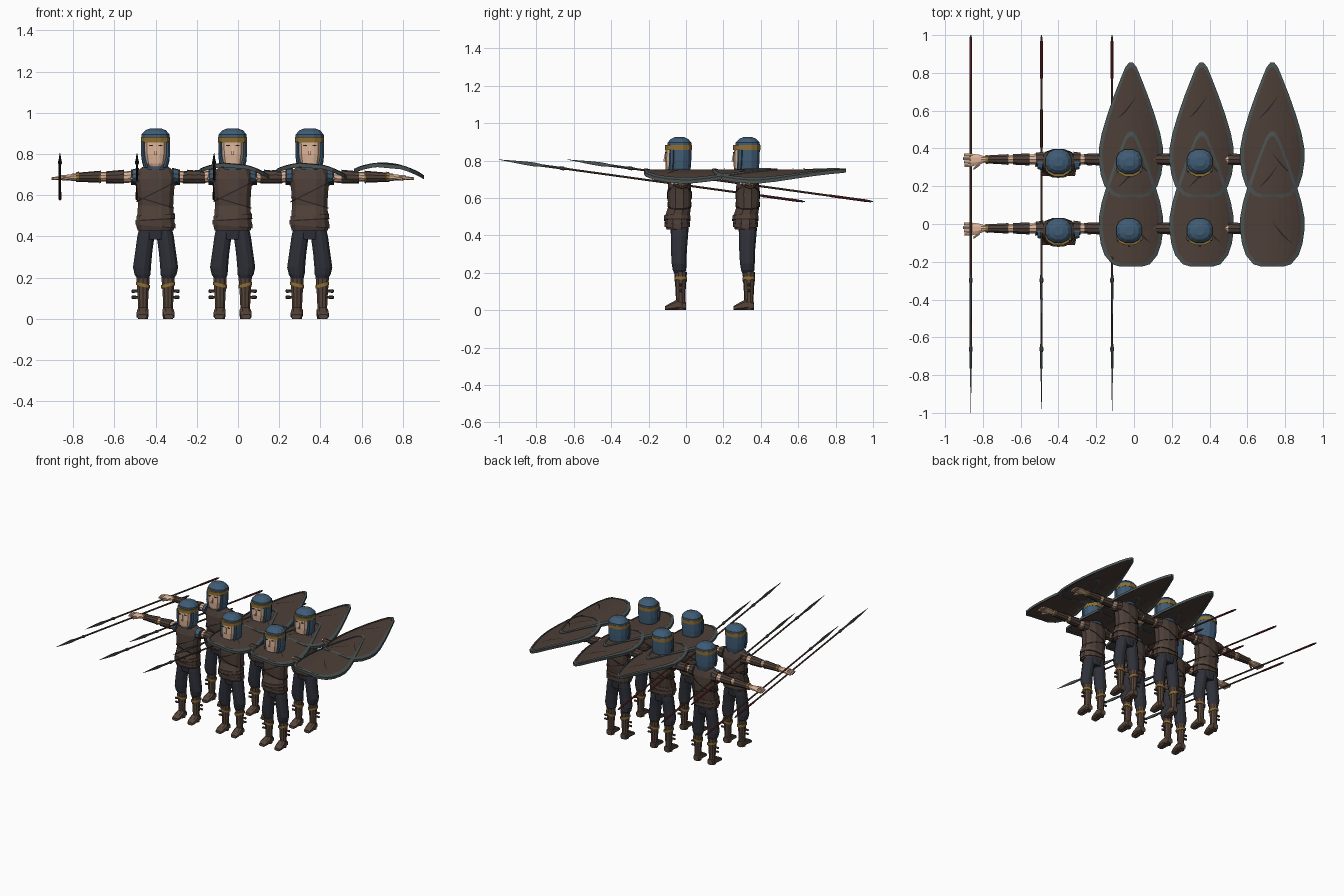
import bpy, bmesh, math

cube = bpy.data.objects.get("Cube")
if cube:
    bpy.data.objects.remove(cube)


def material(name, hexa):
    """Flat material from an sRGB hex colour."""
    rgb = [int(hexa[i:i + 2], 16) / 255 for i in (0, 2, 4)]
    color = [((c + .055) / 1.055) ** 2.4 for c in rgb] + [1]
    mat = bpy.data.materials.new(name)
    mat.use_nodes = True
    mat.diffuse_color = color
    mat.node_tree.nodes["Principled BSDF"].inputs["Base Color"].default_value = color
    return mat


leather = material("brown leather", "4e3f38")
boot_hide = material("boot hide", "57453a")
dark = material("dark strap", "2b2523")
cloth = material("blue cloth", "405c75")
trousers = material("navy trousers", "2f3139")
gold = material("old gold", "8f6f33")
skin = material("skin", "dab297")
metal = material("grey metal", "4b5453")
wood = material("spear wood", "553c31")
red = material("red wrap", "6a2528")

parts = []


def finish(name, bm, mat):
    bmesh.ops.recalc_face_normals(bm, faces=bm.faces)
    mesh = bpy.data.meshes.new(name)
    bm.to_mesh(mesh)
    bm.free()
    mesh.materials.append(mat)
    obj = bpy.data.objects.new(name, mesh)
    bpy.context.collection.objects.link(obj)
    parts.append(obj)


def loft(name, mat, axis, rings, sides=12, power=2, tilt=0):
    """Skin rings of (position, centre a, centre b, radius a, radius b) along an axis."""
    bm = bmesh.new()
    loops = []
    for pos, ca, cb, ra, rb in rings:
        loop = []
        for i in range(sides):
            angle = (i + .5) * math.tau / sides
            c, s = math.cos(angle), math.sin(angle)
            a = ca + ra * math.copysign(abs(c) ** (2 / power), c)
            b = cb + rb * math.copysign(abs(s) ** (2 / power), s)
            p = pos + tilt * (a - ca)
            co = {"x": (p, a, b), "y": (a, p, b), "z": (a, b, p)}[axis]
            loop.append(bm.verts.new(co))
        loops.append(loop)
    for low, high in zip(loops, loops[1:]):
        for i in range(sides):
            j = (i + 1) % sides
            bm.faces.new((low[i], low[j], high[j], high[i]))
    bm.faces.new(loops[0])
    bm.faces.new(loops[-1])
    finish(name, bm, mat)


def band(name, mat, z, half, rx, ry, cx=0, cy=0, tilt=0):
    rings = [(z + h, cx, cy, rx, ry) for h in (-half, half)]
    loft(name, mat, "z", rings, power=2.4, tilt=tilt)


# Head, hood and face
loft("hood", cloth, "z", [(z, 0, 0, rx, ry) for z, rx, ry in (
    (.725, .056, .054), (.76, .068, .062), (.8, .072, .065), (.87, .071, .067),
    (.895, .07, .066), (.915, .052, .048), (.925, .025, .025))], power=2.3)
band("head_band", gold, .869, .013, .0725, .0745, cy=-.005)
loft("face", skin, "z", [(z, 0, -.037, rx, ry) for z, rx, ry in (
    (.738, .028, .032), (.755, .043, .038), (.8, .051, .04), (.86, .052, .037))], power=3)
loft("nose", skin, "z", [(.795, 0, -.078, .009, .012), (.84, 0, -.074, .005, .005)], sides=4)

# Torso, belts and hips
torso = [(.43, -.012, .09, .058), (.455, -.012, .097, .066), (.5, -.012, .092, .068),
         (.55, 0, .088, .063), (.62, 0, .092, .066), (.68, 0, .1, .062),
         (.72, 0, .088, .05), (.745, 0, .055, .04)]
loft("vest", leather, "z", [(z, 0, cy, rx, ry) for z, cy, rx, ry in torso], power=2.4)
band("belt", boot_hide, .495, .01, .096, .072, cy=-.012, tilt=.06)
band("belt_edge", dark, .482, .003, .098, .073, cy=-.012, tilt=.06)
band("hip_belt", leather, .46, .011, .1, .07, cy=-.012, tilt=-.1)
band("chest_strap", dark, .615, .003, .096, .068, tilt=.5)
band("cross_strap", dark, .565, .003, .093, .067, tilt=-.3)
loft("hips", trousers, "z", [(.385, 0, 0, .075, .045), (.44, 0, 0, .085, .052)])

for side, tag in ((1, "left"), (-1, "right")):
    # Hood edges and eyes
    loft(tag + "_hood_edge", cloth, "z", [(.735, side * .046, -.046, .011, .013),
         (.79, side * .062, -.042, .009, .014), (.86, side * .062, -.04, .009, .014)], sides=6)
    loft(tag + "_eye", dark, "z", [(z, side * .023, -.071, .011, .007)
                                   for z in (.839, .845)], sides=6)

    # Trouser leg, boot and foot
    loft(tag + "_trouser_leg", trousers, "z", [(z, side * x, y, rx, ry) for z, x, y, rx, ry in (
        (.195, .061, 0, .028, .029), (.215, .063, 0, .04, .037), (.25, .066, -.002, .045, .041),
        (.32, .058, -.003, .043, .044), (.4, .047, 0, .043, .048), (.435, .042, 0, .04, .046))])
    loft(tag + "_boot", boot_hide, "z", [(z, side * .061, .006, r, r) for z, r in (
        (.0, .026), (.06, .025), (.12, .028), (.17, .032), (.205, .034))], sides=10)
    loft(tag + "_foot", boot_hide, "y", [(y, side * x, h, w, h) for y, x, w, h in (
        (.034, .06, .022, .022), (-.01, .061, .029, .03),
        (-.05, .064, .03, .019), (-.076, .065, .024, .011))], sides=8, power=3)
    band(tag + "_boot_cuff", gold, .164, .008, .0345, .0345, side * .061, .006, tilt=side * .25)
    for z in (.105, .135):
        loft(tag + "_boot_toggle", leather, "x", [(side * .08, .006, z, .006, .006),
             (side * .112, .006, z, .009, .009), (side * .117, .006, z, .005, .005)], sides=6)

    # Cloth peeping out in front of the shoulder
    loft(tag + "_shoulder_cloth", cloth, "x", [(side * .085, -.008, .694, .04, .036),
                                               (side * .112, -.006, .692, .034, .032)], sides=10)

    # Arm sections from the shoulder outwards
    for name, mat, start, end, r0, r1 in (
            ("sleeve", leather, .08, .118, .043, .037),
            ("upper_arm", skin, .11, .165, .029, .027),
            ("elbow_guard", leather, .153, .24, .034, .029),
            ("forearm", skin, .23, .41, .024, .017),
            ("bracer", leather, .268, .384, .029, .022),
            ("bracer_upper_ring", gold, .265, .272, .03, .03),
            ("bracer_lower_ring", gold, .372, .387, .025, .024)):
        loft(tag + "_" + name, mat, "x", [(side * start, .012, .69, r0, r0),
                                          (side * end, .012, .687, r1, r1)], sides=10)

    # Hand with fingers held together
    loft(tag + "_palm", skin, "x", [(side * .39, .012, .687, .017, .015),
         (side * .425, .01, .686, .031, .015), (side * .465, .008, .685, .035, .013)], sides=8)
    for i in range(4):
        y = .034 - i * .0175
        loft(tag + "_finger", skin, "x", [(side * .455, y, .685, .0095, .009),
             (side * (.505 - .004 * abs(i - 1)), y * 1.05, .68, .009, .007)], sides=6)
    loft(tag + "_thumb", skin, "x", [(side * .415, -.012, .685, .009, .009),
         (side * .45, -.038, .678, .008, .008)], sides=6)


# Spear, sloping down towards its butt
def spear(name, mat, rows, sides=8):
    loft(name, mat, "y", [(y, -.464, .672 - .1376 * y, rx, rz) for y, rx, rz in rows], sides)


spear("spear_shaft", wood, ((-.72, .0065, .006), (.66, .0065, .006)))
spear("spear_blade", metal, ((-.965, .001, .001), (-.83, .004, .013), (-.78, .006, .015),
                             (-.7, .006, .006)), 4)
spear("spear_socket", metal, ((-.73, .0075, .0075), (-.6, .007, .007)))
spear("spear_collar", metal, ((-.645, .006, .006), (-.635, .011, .011),
                              (-.62, .011, .011), (-.61, .006, .006)))
spear("spear_wrap", red, ((.44, .008, .0075), (.64, .008, .0075)))
spear("spear_butt", metal, ((.635, .007, .007), (.67, .003, .003)))

# Kite shield, bowed across its width
SHIELD_X = .384
outline = [(-.19, .06), (-.178, .1), (-.13, .14), (-.07, .16), (0, .17), (.07, .17),
           (.15, .155), (.25, .125), (.35, .09), (.45, .051), (.5, .03), (.525, .01)]


def bow(x, y, lift=0):
    return (SHIELD_X + x, y, .753 - 1.5 * (x + .03) ** 2 + lift)


def surface(name, mat, lift):
    bm = bmesh.new()
    steps = 10
    rows = [[bm.verts.new(bow(w * (2 * i / steps - 1), y, lift)) for i in range(steps + 1)]
            for y, w in outline]
    for a, b in zip(rows, rows[1:]):
        for i in range(steps):
            bm.faces.new((a[i], a[i + 1], b[i + 1], b[i]))
    finish(name, bm, mat)


surface("shield_face", leather, 0)
surface("shield_back", leather, -.012)

# Raised rim following the outline
edge = [(w, y) for y, w in outline] + [(-w, y) for y, w in reversed(outline)]
bm = bmesh.new()
tubes = []
for x, y in edge:
    inner = (x * .88, .08 + (y - .08) * .94)
    tubes.append([bm.verts.new(co) for co in (
        bow(x, y, -.015), bow(x, y, .004), bow(*inner, .006), bow(*inner, -.015))])
for a, b in zip(tubes, tubes[1:] + tubes[:1]):
    for i in range(4):
        j = (i + 1) % 4
        bm.faces.new((a[i], a[j], b[j], b[i]))
finish("shield_rim", bm, metal)

# Curved, tapered scratches on the shield face
for x0, y0, x1, y1 in ((-.07, .23, .03, .35), (0, .05, .105, -.065)):
    bm = bmesh.new()
    pairs = []
    for i in range(7):
        t = i / 6
        swell = math.sin(math.pi * (t * .96 + .02))
        x, y = x0 + (x1 - x0) * t, y0 + (y1 - y0) * t - .012 * swell
        pairs.append([bm.verts.new(bow(x, y + s * .006 * swell, .004)) for s in (-1, 1)])
    for a, b in zip(pairs, pairs[1:]):
        bm.faces.new((a[0], b[0], b[1], a[1]))
    finish("shield_scratch", bm, dark)

# Repeat the soldier in two ranks of three
for rank in range(2):
    for file in range(3):
        place = (-.4 + .374 * file, -.035 + .365 * rank, 0)
        for part in parts:
            copy = part if rank + file == 0 else part.copy()
            if copy is not part:
                bpy.context.collection.objects.link(copy)
            copy.location = place
